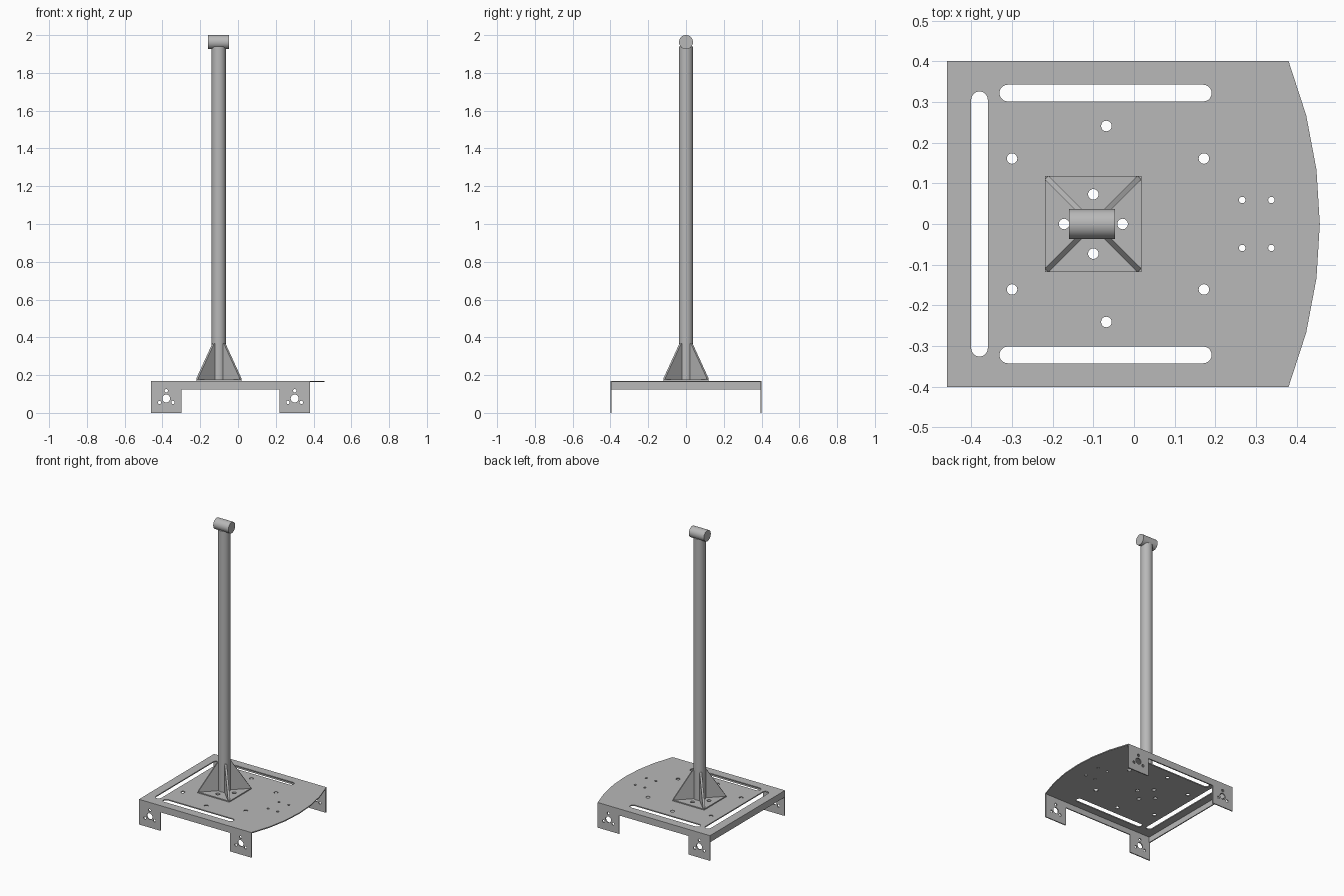
import bpy, bmesh
from math import pi, cos, sin, sqrt, radians
from mathutils import Matrix, Vector

cube = bpy.data.objects.get("Cube")
if cube:
    bpy.data.objects.remove(cube, do_unlink=True)

steel = bpy.data.materials.new("grey steel")
steel.use_nodes = True
steel.diffuse_color = (0.48, 0.48, 0.48, 1)
steel.node_tree.nodes["Principled BSDF"].inputs["Base Color"].default_value = steel.diffuse_color

T = 0.007                  # sheet thickness
DECK = 0.17                # deck top height
BACK, FRONT, HALF = -0.46, 0.38, 0.401
POST_X = -0.102


def finish(name, bm):
    """Turn a bmesh into an object, smooth except at sharp corners."""
    bmesh.ops.recalc_face_normals(bm, faces=bm.faces)
    for f in bm.faces:
        f.smooth = True
    for e in bm.edges:
        e.smooth = e.calc_face_angle(pi) < radians(30)
    mesh = bpy.data.meshes.new(name)
    bm.to_mesh(mesh)
    bm.free()
    mesh.materials.append(steel)
    obj = bpy.data.objects.new(name, mesh)
    bpy.context.collection.objects.link(obj)
    return obj


def sheet(name, loops, thick, matrix):
    """Fill an outline with holes, then extrude it along local z."""
    bm = bmesh.new()
    for loop in loops:
        vs = [bm.verts.new((x, y, 0)) for x, y in loop]
        for a, b in zip(vs, vs[1:] + vs[:1]):
            bm.edges.new((a, b))
    bmesh.ops.triangle_fill(bm, edges=bm.edges[:], use_beauty=True, normal=Vector((0, 0, 1)))
    out = bmesh.ops.extrude_face_region(bm, geom=bm.faces[:], use_keep_orig=True)
    top = [g for g in out["geom"] if isinstance(g, bmesh.types.BMVert)]
    bmesh.ops.translate(bm, verts=top, vec=(0, 0, thick))
    bm.transform(matrix)
    return finish(name, bm)


def circle(x, y, r, n=20):
    return [(x + r * cos(2 * pi * i / n), y + r * sin(2 * pi * i / n)) for i in range(n)]


def slot(x, y, length, r, upright=False, n=10):
    """Round-ended slot, along x or along y."""
    h = length / 2 - r
    pts = [(h + r * cos(a), r * sin(a)) for a in (pi * i / n - pi / 2 for i in range(n + 1))]
    pts += [(-u, -v) for u, v in pts]
    return [(x - v, y + u) if upright else (x + u, y + v) for u, v in pts]


def rod(name, r, length, matrix):
    bm = bmesh.new()
    bmesh.ops.create_cone(bm, cap_ends=True, segments=40, radius1=r, radius2=r,
                          depth=length, matrix=matrix)
    return finish(name, bm)


def move(x, y, z):
    return Matrix.Translation((x, y, z))


STAND = Matrix.Rotation(pi / 2, 4, "X")    # local y becomes up

# Bolt holes shared by the deck and the post base
post_holes = [circle(-0.1 + dx, dy, 0.013)
              for dx, dy in ((0.072, 0), (-0.072, 0), (0, 0.073), (0, -0.073))]

# Deck with bowed end, slots and holes
bow = 0.077
R = (HALF ** 2 + bow ** 2) / (2 * bow)
arc = []
for i in range(7):
    y = HALF * (i / 3 - 1)
    arc.append((FRONT + bow - R + sqrt(R * R - y * y), y))
deck = [[(BACK, HALF), (BACK, -HALF)] + arc, slot(-0.38, 0, 0.652, 0.0205, True)]
for s in (1, -1):
    deck.append(slot(-0.07, s * 0.322, 0.522, 0.0205))
    deck += [circle(x, s * y, 0.013) for x, y in ((-0.3, 0.161), (0.172, 0.161), (-0.068, 0.241))]
    deck += [circle(x, s * 0.059, 0.008) for x in (0.266, 0.338)]
sheet("deck", deck + post_holes, T, move(0, 0, DECK - T))

# Side skirts with drilled wheel tabs
low, top, tab = 0.125, DECK - T, 0.16
skirt = [[(BACK, top), (BACK, 0), (BACK + tab, 0), (BACK + tab, low),
          (FRONT - tab, low), (FRONT - tab, 0), (FRONT, 0), (FRONT, top)]]
for x in (BACK + tab / 2, FRONT - tab / 2):
    skirt.append(circle(x, 0.076, 0.021))
    for k in range(3):
        a = pi / 2 + k * 2 * pi / 3
        skirt.append(circle(x + 0.041 * cos(a), 0.076 + 0.041 * sin(a), 0.009, 16))
sheet("front_skirt", skirt, T, move(0, T - HALF, 0) @ STAND)
sheet("rear_skirt", skirt, T, move(0, HALF, 0) @ STAND)

# End skirt between the sides
w = HALF - T
sheet("end_skirt", [[(-w, low), (w, low), (w, top), (-w, top)]], T,
      move(BACK, 0, 0) @ Matrix.Rotation(pi / 2, 4, "Z") @ STAND)

# Post base plate
b, base_top = 0.1185, DECK + T
sheet("post_base", [[(-0.1 + sx * b, sy * b) for sx, sy in ((-1, -1), (1, -1), (1, 1), (-1, 1))]]
      + post_holes, T, move(0, 0, DECK))

# Four diagonal gussets
gusset = [[(0.03, base_top), (0.161, base_top), (0.161, base_top + 0.008),
           (0.043, 0.367), (0.03, 0.367)]]
g = 0.013
for k in range(4):
    turn = Matrix.Rotation(pi / 4 + k * pi / 2, 4, "Z")
    sheet(f"gusset_{k + 1}", gusset, g, move(-0.101, 0, 0) @ turn @ move(0, g / 2, 0) @ STAND)

# Post and cross head
post_top = 1.94
rod("post", 0.0375, post_top - base_top, move(POST_X, 0, (post_top + base_top) / 2))
rod("cross_head", 0.037, 0.113, move(POST_X - 0.001, 0, 1.963) @ Matrix.Rotation(pi / 2, 4, "Y"))
